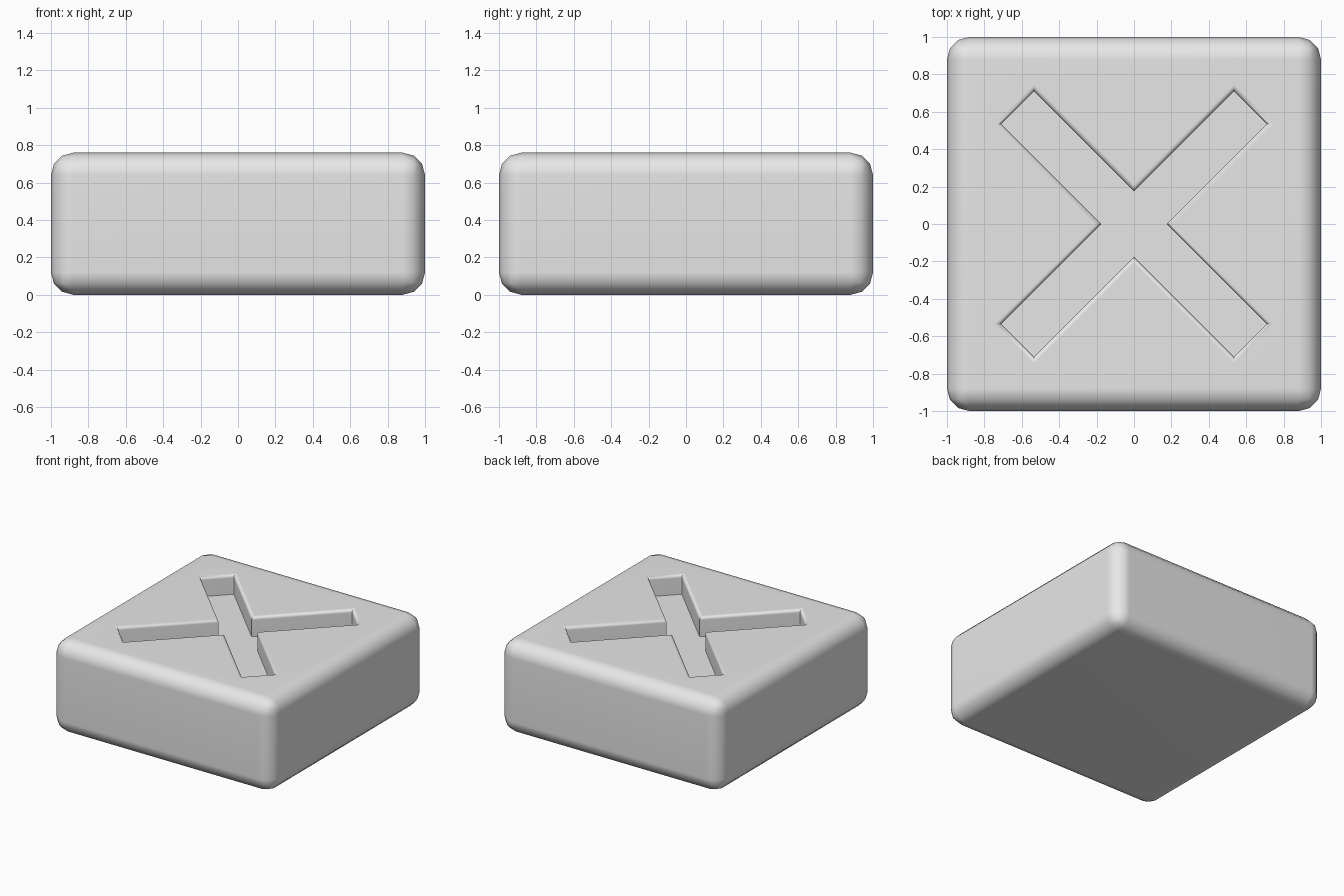
import bpy
import bmesh
import math

cube = bpy.data.objects.get("Cube")
if cube:
    bpy.data.objects.remove(cube, do_unlink=True)

HEIGHT = 0.76      # block thickness
ROUND = 0.12       # outer edge radius
ARM_W = 0.124      # half width of a cross arm
ARM_L = 0.88       # half length of a cross arm
DEPTH = 0.16       # recess depth
LIP = 0.025        # radius of the soft recess rim

grey = bpy.data.materials.new("light grey")
grey.use_nodes = True
grey.diffuse_color = (0.8, 0.8, 0.8, 1)
grey.node_tree.nodes["Principled BSDF"].inputs["Base Color"].default_value = (0.8, 0.8, 0.8, 1)


def add_object(name, bm):
    mesh = bpy.data.meshes.new(name)
    bmesh.ops.recalc_face_normals(bm, faces=bm.faces)
    bm.to_mesh(mesh)
    bm.free()
    mesh.materials.append(grey)
    obj = bpy.data.objects.new(name, mesh)
    bpy.context.collection.objects.link(obj)
    return obj


def cross_ring(bm, grow, z):
    """Diagonal cross outline, grown outward by the given amount."""
    w, l = ARM_W + grow, ARM_L + grow
    ring = []
    for k in range(4):
        a = math.radians(45 + 90 * k)
        for u, v in ((l, -w), (l, w), (w, w)):
            ring.append(bm.verts.new((u * math.cos(a) - v * math.sin(a),
                                      u * math.sin(a) + v * math.cos(a), z)))
    return ring


# Rounded block
bm = bmesh.new()
bmesh.ops.create_cube(bm, size=1)
for v in bm.verts:
    v.co = (v.co.x * 2, v.co.y * 2, (v.co.z + 0.5) * HEIGHT)
bmesh.ops.bevel(bm, geom=list(bm.edges), offset=ROUND, segments=3,
                profile=0.5, affect='EDGES')
block = add_object("block", bm)

# Cross cutter with a flared, rounded rim
bm = bmesh.new()
levels = [(0, HEIGHT - DEPTH)]
for i in range(4):
    t = math.radians(30 * i)
    levels.append((LIP * (1 - math.cos(t)), HEIGHT - LIP * (1 - math.sin(t))))
levels.append((LIP, HEIGHT + 0.1))
rings = [cross_ring(bm, g, z) for g, z in levels]
for low, high in zip(rings, rings[1:]):
    for i in range(len(low)):
        j = (i + 1) % len(low)
        bm.faces.new((low[i], low[j], high[j], high[i]))
bm.faces.new(rings[0])
bm.faces.new(rings[-1])
cutter = add_object("cross_cutter", bm)
cutter.hide_render = True

# Cut the recess into the top
bpy.ops.object.select_all(action='DESELECT')
bpy.context.view_layer.objects.active = block
block.select_set(True)
cut = block.modifiers.new("cross_recess", 'BOOLEAN')
cut.operation = 'DIFFERENCE'
cut.solver = 'EXACT'
cut.object = cutter
bpy.ops.object.modifier_apply(modifier=cut.name)
bpy.data.objects.remove(cutter, do_unlink=True)

# Smooth rounded edges, flat large faces
bpy.ops.object.shade_smooth_by_angle(angle=math.radians(40))
weighted = block.modifiers.new("flat_faces", 'WEIGHTED_NORMAL')
weighted.keep_sharp = True
